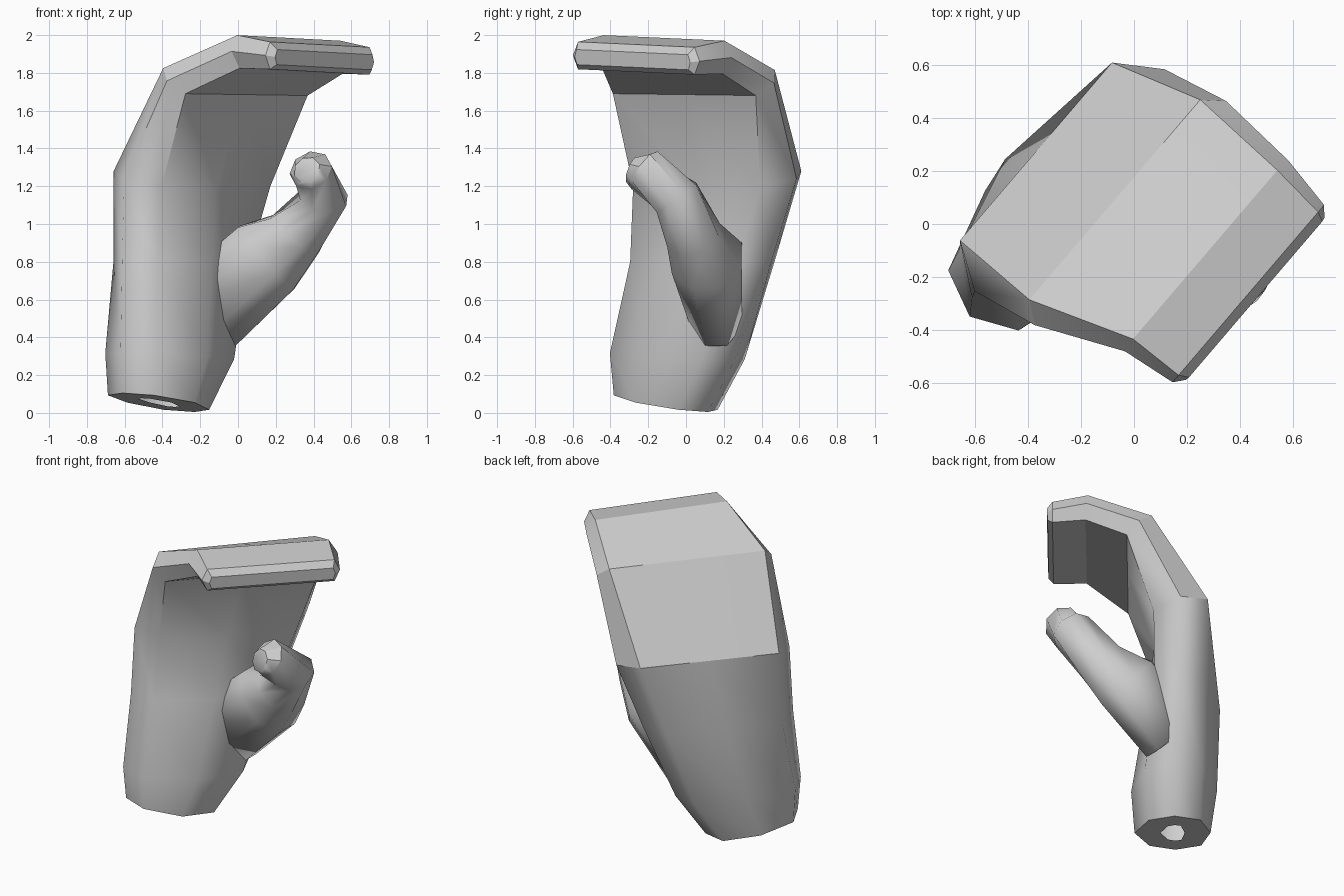
import bpy, bmesh, math
from mathutils import Vector

cube = bpy.data.objects.get("Cube")
if cube:
    bpy.data.objects.remove(cube, do_unlink=True)

gray = bpy.data.materials.new("light gray")
gray.use_nodes = True
gray.diffuse_color = (0.62, 0.62, 0.62, 1)
gray.node_tree.nodes["Principled BSDF"].inputs["Base Color"].default_value = (0.62, 0.62, 0.62, 1)

ACROSS = Vector((0.65, 0.76, 0))     # across the palm, towards the thumb
FORWARD = Vector((0.76, -0.65, 0))   # the way the palm faces


def loft(name, rings, open_start):
    """Skin rings of equal size; optionally leave a small hole in the first cap."""
    bm = bmesh.new()
    loops = [[bm.verts.new(p) for p in ring] for ring in rings]
    n = len(loops[0])
    for a, b in zip(loops, loops[1:]):
        for i in range(n):
            j = (i + 1) % n
            bm.faces.new((a[i], a[j], b[j], b[i]))
    start = bm.faces.new(loops[0][::-1])
    bm.faces.new(loops[-1])
    bmesh.ops.recalc_face_normals(bm, faces=bm.faces)
    if open_start:
        bmesh.ops.inset_region(bm, faces=[start], thickness=0.16)
        bmesh.ops.delete(bm, geom=[start], context="FACES")
    mesh = bpy.data.meshes.new(name)
    bm.to_mesh(mesh)
    bm.free()
    mesh.materials.append(gray)
    mesh.shade_smooth()
    mesh.set_sharp_from_angle(angle=math.radians(22))
    # The palm, wrist and thumb shaft are soft; rim, fingers and tips stay crisp
    for edge in mesh.edges:
        z = sum(mesh.vertices[i].co.z for i in edge.vertices) / 2
        if 0.13 < z < 1.25:
            edge.use_edge_sharp = False
    obj = bpy.data.objects.new(name, mesh)
    bpy.context.collection.objects.link(obj)


def hand_ring(vo, zo, vi, zi, ua, ub, side, out, inn, tilt):
    """Eight points: the back edge, one side, the palm edge, the other side."""
    um, vm, zm = (ua + ub) / 2, (vo + vi) / 2, (zo + zi) / 2
    pts = [(ua, vo, zo), (um, vo - out, zo), (ub, vo, zo), (ub + side, vm, zm),
           (ub, vi, zi), (um, vi + inn, zi), (ua, vi, zi), (ua - side, vm, zm)]
    return [ACROSS * u + FORWARD * v + Vector((0, 0, z - tilt * (u - um)))
            for u, v, z in pts]


# Hand: back offset and height, palm offset and height, both sides,
# side bulge, back bulge, palm bulge, tilt
hand = [
    (-0.41, 0.055, -0.09, 0.055, -0.58, -0.13, 0.07, 0.06, 0.09, 0.17),  # wrist
    (-0.42, 0.30, -0.07, 0.30, -0.59, 0.05, 0.08, 0.09, 0.09, 0.05),
    (-0.44, 0.80, -0.13, 0.80, -0.50, 0.24, 0.11, 0.09, 0.06, 0),
    (-0.46, 1.28, -0.125, 1.20, -0.475, 0.41, 0.11, 0, 0, 0),            # knuckles
    (-0.115, 1.82, 0.04, 1.685, -0.475, 0.52, 0.06, 0, 0, 0.01),         # first bend
    (0.28, 1.985, 0.295, 1.81, -0.333, 0.507, 0.055, 0, 0, 0.035),       # second bend
    (0.50, 1.95, 0.50, 1.805, -0.325, 0.487, 0.035, 0, 0, 0.035),        # fingertips
    (0.535, 1.91, 0.53, 1.83, -0.305, 0.47, 0.015, 0, 0, 0.035),
]
loft("mitten_hand", [hand_ring(*r) for r in hand], True)


def thumb_ring(centre, normal, ra, rb):
    n = Vector(normal).normalized()
    b = (Vector((0, 1, 0)) - n * n.y).normalized()
    a = b.cross(n)
    angles = [math.tau * (i + 0.5) / 8 for i in range(8)]
    return [Vector(centre) + (a * ra * math.cos(t) + b * rb * math.sin(t)) * 1.06
            for t in angles]


# Thumb: centre, direction and two radii from the root to the tip
thumb = [
    ((-0.17, 0.16, 0.53), (0.75, 0, 0.66), 0.24, 0.14),
    ((0.15, 0.11, 0.82), (0.75, -0.1, 0.65), 0.225, 0.19),
    ((0.30, 0.04, 0.94), (0.6, -0.2, 0.75), 0.16, 0.145),
    ((0.455, -0.05, 1.14), (0.1, -0.55, 0.8), 0.125, 0.13),
    ((0.385, -0.22, 1.285), (-0.3, -0.8, 0.55), 0.11, 0.115),
    ((0.365, -0.285, 1.285), (-0.3, -0.8, 0.3), 0.07, 0.07),
]
loft("thumb", [thumb_ring(*r) for r in thumb], False)
